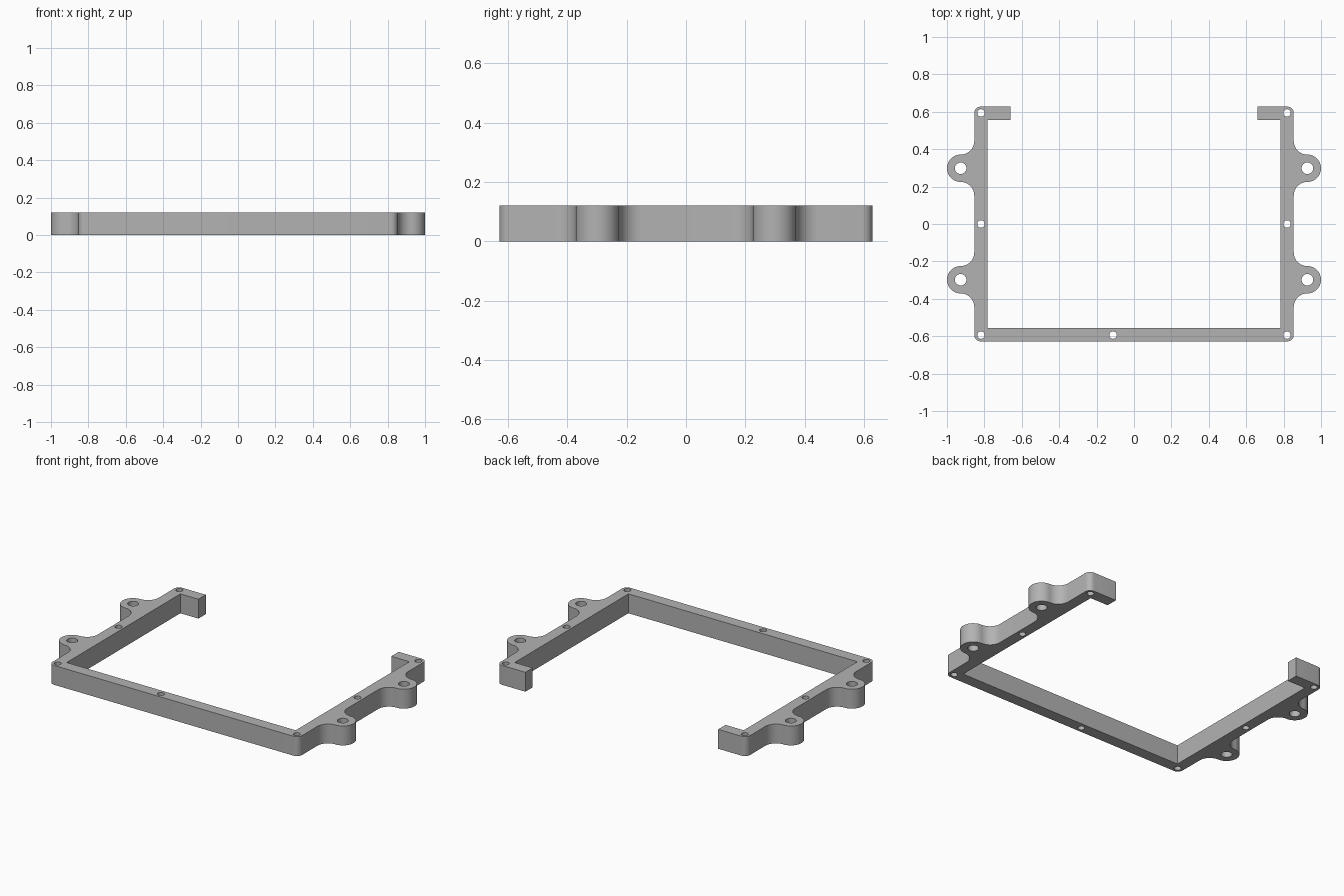
import bpy, bmesh
from math import cos, sin, radians, pi

cube = bpy.data.objects.get("Cube")
if cube:
    bpy.data.objects.remove(cube, do_unlink=True)

HEIGHT = 0.12
OUT_X, OUT_Y = 0.854, 0.628    # outer faces of the rails
IN_X, IN_Y = 0.784, 0.556      # inner faces of the rails
ARM_X = 0.66                   # free ends of the short return arms
CORNER = 0.035
LUG_X, LUG_Y, LUG_R = 0.927, 0.298, 0.073
HOLE_X, HOLE_Y = 0.818, 0.594


def arc(cx, cy, r, start, end, steps=12):
    angles = [radians(start + (end - start) * i / steps) for i in range(steps + 1)]
    return [(cx + r * cos(a), cy + r * sin(a)) for a in angles]


def lug(y):
    """Rounded ear with a concave fillet on each side, running downwards in y."""
    return (arc(LUG_X, y + 2 * LUG_R, LUG_R, 180, 270)
            + arc(LUG_X, y, LUG_R, 90, -90, 24)[1:-1]
            + arc(LUG_X, y - 2 * LUG_R, LUG_R, 90, 180))


# Half outline, from the inner front corner round to the outer front corner
cx, cy = OUT_X - CORNER, OUT_Y - CORNER
half = [(IN_X, -IN_Y), (IN_X, IN_Y), (ARM_X, IN_Y), (ARM_X, OUT_Y)]
half += arc(cx, cy, CORNER, 90, 0, 8)
half += lug(LUG_Y) + lug(-LUG_Y)
half += arc(cx, -cy, CORNER, 0, -90, 8)
outline = half + [(-x, y) for x, y in reversed(half)]

# Screw holes in the rails and larger mounting holes in the lugs
loops = [outline]
for side in (-1, 1):
    for y in (-HOLE_Y, 0, HOLE_Y):
        loops.append(arc(side * HOLE_X, y, 0.02, 0, 360, 24)[:-1])
    for y in (-LUG_Y, LUG_Y):
        loops.append(arc(side * LUG_X, y, 0.031, 0, 360, 32)[:-1])
loops.append(arc(-0.112, -HOLE_Y, 0.02, 0, 360, 24)[:-1])

# Fill the profile and extrude it to a solid
bm = bmesh.new()
edges = []
for points in loops:
    verts = [bm.verts.new((x, y, 0)) for x, y in points]
    edges += [bm.edges.new((v, verts[i - 1])) for i, v in enumerate(verts)]
bmesh.ops.triangle_fill(bm, edges=edges, use_beauty=True, normal=(0, 0, 1))
result = bmesh.ops.extrude_face_region(bm, geom=bm.faces[:], use_keep_orig=True)
top = [g for g in result["geom"] if isinstance(g, bmesh.types.BMVert)]
bmesh.ops.translate(bm, verts=top, vec=(0, 0, HEIGHT))
bmesh.ops.recalc_face_normals(bm, faces=bm.faces[:])

mesh = bpy.data.meshes.new("mounting_frame")
bm.to_mesh(mesh)
bm.free()
frame = bpy.data.objects.new("mounting_frame", mesh)
bpy.context.collection.objects.link(frame)

# Plain grey finish
grey = bpy.data.materials.new("plain_grey")
grey.use_nodes = True
grey.diffuse_color = (0.45, 0.45, 0.45, 1)
grey.node_tree.nodes["Principled BSDF"].inputs["Base Color"].default_value = grey.diffuse_color
mesh.materials.append(grey)

# Smooth the curved walls, keep the rims crisp
bpy.ops.object.select_all(action="DESELECT")
frame.select_set(True)
bpy.context.view_layer.objects.active = frame
bpy.ops.object.shade_smooth_by_angle(angle=pi / 6)
